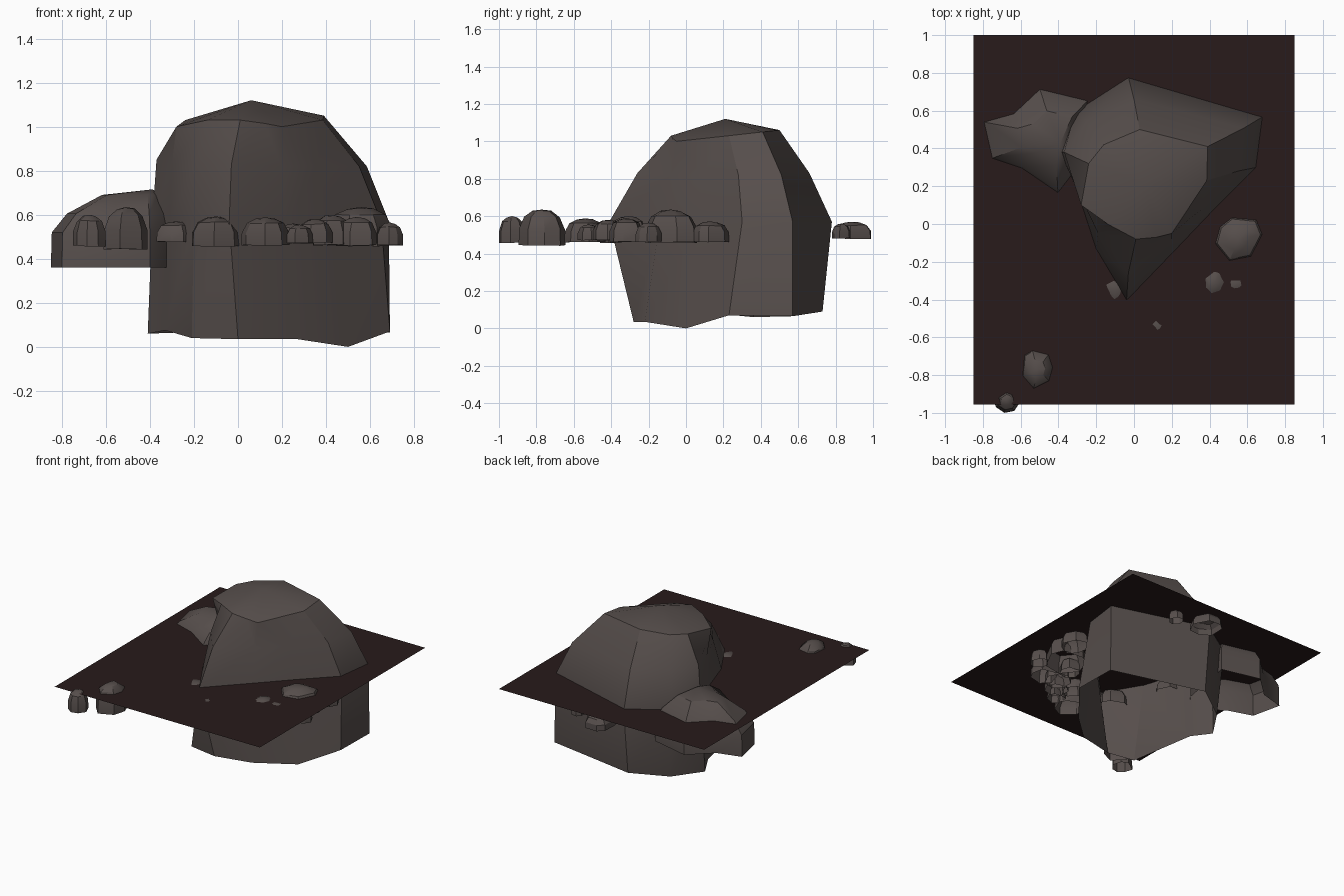
import bpy, bmesh, math, random

if "Cube" in bpy.data.objects:
    bpy.data.objects.remove(bpy.data.objects["Cube"])

random.seed(4)


def material(name, rgb):
    m = bpy.data.materials.new(name)
    m.diffuse_color = (*rgb, 1)
    m.use_nodes = True
    m.node_tree.nodes["Principled BSDF"].inputs["Base Color"].default_value = m.diffuse_color
    return m


STONE = material("grey_brown_stone", (0.093, 0.076, 0.071))
SOIL = material("dark_soil", (0.021, 0.011, 0.011))


def make(name, verts, faces, mat, smooth=True):
    me = bpy.data.meshes.new(name)
    me.from_pydata(verts, [], faces)
    me.materials.append(mat)
    ob = bpy.data.objects.new(name, me)
    bpy.context.collection.objects.link(ob)
    bm = bmesh.new()
    bm.from_mesh(me)
    bmesh.ops.recalc_face_normals(bm, faces=bm.faces)
    bm.to_mesh(me)
    bm.free()
    if smooth:
        bpy.ops.object.select_all(action='DESELECT')
        ob.select_set(True)
        bpy.context.view_layer.objects.active = ob
        bpy.ops.object.shade_smooth_by_angle(angle=math.radians(30))
    return ob


def loft(name, rings, apex):
    """Open-bottomed shell: rings joined by quads, closed by a fan to the apex."""
    n = len(rings[0])
    verts = [p for r in rings for p in r] + [apex]
    faces = [(k * n + i, k * n + (i + 1) % n, (k + 1) * n + (i + 1) % n, (k + 1) * n + i)
             for k in range(len(rings) - 1) for i in range(n)]
    top = (len(rings) - 1) * n
    faces += [(top + i, top + (i + 1) % n, len(verts) - 1) for i in range(n)]
    return make(name, verts, faces, STONE)


# Ground sheet
make("ground_sheet", [(-.85, -.955, .585), (.85, -.955, .585), (.85, 1, .585), (-.85, 1, .585)],
     [(0, 1, 2, 3)], SOIL, False)

# Main boulder: rings from the rim upwards, starting at the front corner
rim = [(0, -.28, .035), (.27, -.22, .035), (.5, 0, 0), (.69, .23, .07), (.69, .57, .065),
       (-.03, .73, .09), (-.27, .57, .065), (-.41, .36, .06), (-.33, .21, .075), (-.21, -.25, .04)]
waist = [(-.04, -.41, .57), (.22, -.14, .57), (.42, .07, .57), (.65, .3, .57), (.685, .57, .57),
         (-.03, .78, .57), (-.31, .6, .57), (-.39, .38, .57), (-.31, .2, .57), (-.2, -.14, .57)]
shoulder = [(-.03, -.26, .83), (.2, -.08, .82), (.36, .08, .82), (.55, .28, .82), (.585, .51, .82),
            (0, .66, .83), (-.25, .54, .84), (-.37, .38, .85), (-.3, .18, .83), (-.19, -.05, .83)]
crown = [(.01, -.08, 1.03), (.12, -.07, 1.015), (.2, -.05, 1), (.385, .23, 1.03), (.39, .41, 1.05),
         (.03, .5, 1.06), (-.16, .42, 1.04), (-.24, .32, 1.03), (-.28, .1, 1), (-.14, .0, 1.03)]
loft("main_boulder", [rim, waist, shoulder, crown], (.06, .21, 1.12))

# Low side boulder: outline shrinks towards a centre behind the main boulder
base = [(-.85, .55), (-.8, .33), (-.62, .27), (-.4, .12), (-.3, .25), (-.22, .68),
        (-.51, .75), (-.67, .6)]
cx, cy = -.42, .47


def scaled(z, s):
    return [(cx + (x - cx) * s, cy + (y - cy) * s, z) for x, y in base]


loft("side_boulder", [scaled(.36, 1), scaled(.52, .99), scaled(.605, .83), scaled(.69, .46)],
     (-.39, .43, .715))


# Small stones: centre x, y, radii, bottom z, top z
def stone(name, x, y, rx, ry, z0, z1, n=7):
    pts = []
    for i in range(n):
        a = math.tau * (i + random.uniform(-.25, .25)) / n
        q = random.uniform(.8, 1)
        pts.append((math.cos(a) * q, math.sin(a) * q))
    lo = [min(p[k] for p in pts) for k in (0, 1)]
    hi = [max(p[k] for p in pts) for k in (0, 1)]
    pts = [tuple(2 * (p[k] - lo[k]) / (hi[k] - lo[k]) - 1 for k in (0, 1)) for p in pts]
    h = z1 - z0
    rings = []
    for t, s in ((0, 1), (.45, .98), (.78, .76), (.93, .4)):
        rings.append([(x + px * rx * s, y + py * ry * s,
                       z0 + h * t + random.uniform(0, .04) * h) for px, py in pts])
    loft(name, rings, (x, y, z1))


stones = [(-.675, -.93, .075, .07, .455, .6), (-.51, -.77, .1, .125, .44, .635),
          (-.28, .03, .09, .09, .475, .57), (-.1, -.35, .11, .11, .455, .592),
          (.125, -.54, .11, .11, .458, .588), (.28, -.52, .06, .06, .47, .555),
          (.35, -.42, .08, .08, .47, .58), (.43, -.31, .09, .1, .46, .6),
          (.54, -.32, .09, .09, .46, .59), (.555, -.08, .15, .14, .455, .635),
          (.65, .13, .09, .1, .46, .572), (.69, -.2, .06, .07, .46, .565),
          (.25, -.36, .07, .08, .47, .56), (.44, -.17, .07, .07, .46, .57),
          (.1, .89, .1, .1, .478, .57), (.32, .83, .05, .05, .48, .56)]
for i, s in enumerate(stones):
    stone(f"small_stone_{i + 1}", *s)
